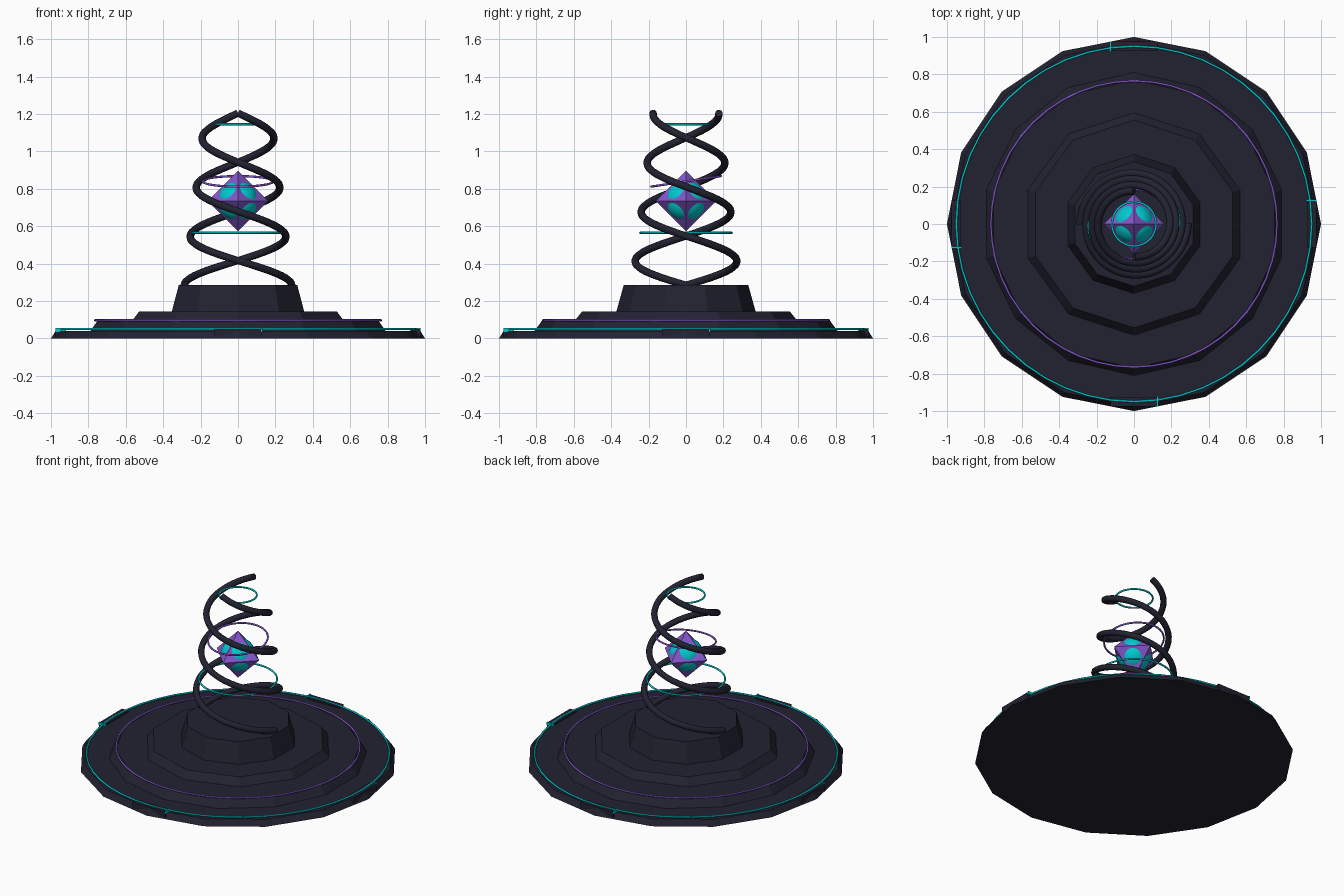
import bpy
import bmesh
import math
from mathutils import Matrix

if "Cube" in bpy.data.objects:
    bpy.data.objects.remove(bpy.data.objects["Cube"])


def material(name, color):
    m = bpy.data.materials.new(name)
    m.diffuse_color = (*color, 1.0)
    m.use_nodes = True
    m.node_tree.nodes["Principled BSDF"].inputs["Base Color"].default_value = m.diffuse_color
    return m


DARK = material("dark_navy", (0.016, 0.016, 0.031))
TEAL = material("teal", (0.0, 0.6, 0.64))
PURPLE = material("purple", (0.23, 0.095, 0.6))


def finish(obj, name, mat, smooth=False):
    obj.name = name
    obj.data.materials.append(mat)
    if smooth:
        bpy.ops.object.select_all(action="DESELECT")
        obj.select_set(True)
        bpy.context.view_layer.objects.active = obj
        bpy.ops.object.shade_smooth_by_angle(angle=math.radians(50))
    return obj


def mesh_object(bm, name, mat, smooth=False):
    bmesh.ops.recalc_face_normals(bm, faces=bm.faces)
    mesh = bpy.data.meshes.new(name)
    bm.to_mesh(mesh)
    bm.free()
    obj = bpy.data.objects.new(name, mesh)
    bpy.context.collection.objects.link(obj)
    return finish(obj, name, mat, smooth)


def tier(name, sides, r_low, r_high, z_low, z_high):
    """Flat-sided tapered disc with a corner on the +y axis."""
    bm = bmesh.new()
    rings = []
    for r, z in ((r_low, z_low), (r_high, z_high)):
        angles = [math.pi / 2 + math.tau * i / sides for i in range(sides)]
        rings.append([bm.verts.new((r * math.cos(a), r * math.sin(a), z)) for a in angles])
    low, high = rings
    bm.faces.new(low[::-1])
    bm.faces.new(high)
    for i in range(sides):
        j = (i + 1) % sides
        bm.faces.new((low[i], low[j], high[j], high[i]))
    return mesh_object(bm, name, DARK)


def ring(name, radius, z, mat, tube=0.006, tilt=0.0, segments=64):
    bpy.ops.mesh.primitive_torus_add(
        location=(0, 0, z), rotation=(tilt, 0, 0), major_radius=radius,
        minor_radius=tube, major_segments=segments, minor_segments=8)
    return finish(bpy.context.object, name, mat, True)


def block(name, size, matrix, mat):
    bm = bmesh.new()
    bmesh.ops.create_cube(bm, size=1.0)
    bmesh.ops.scale(bm, vec=size, verts=bm.verts)
    bmesh.ops.transform(bm, matrix=matrix, verts=bm.verts)
    return mesh_object(bm, name, mat)


def helix(name, start, tube=0.02, steps=96, sides=10):
    """Tapering strand that climbs clockwise for one and three quarter turns."""
    def point(t):
        a = start - 1.75 * math.tau * t
        r = 0.288 + (0.176 - 0.288) * t
        return Matrix.Rotation(a, 3, "Z").col[0] * r, a, 0.285 + 0.92 * t

    bm = bmesh.new()
    rows = []
    for i in range(steps + 1):
        p, a, z = point(i / steps)
        p.z = z
        out = p.copy()
        out.z = 0
        out.normalize()
        radius = math.hypot(p.x, p.y)
        # travel direction: clockwise around the axis while climbing
        travel = out.cross((0, 0, 1)) * radius * 1.75 * math.tau
        travel.z = 0.92
        up = travel.normalized().cross(out)
        rows.append([bm.verts.new(p + (out * math.cos(b) + up * math.sin(b)) * tube)
                     for b in (math.tau * k / sides for k in range(sides))])
    for a, b in zip(rows, rows[1:]):
        for k in range(sides):
            n = (k + 1) % sides
            bm.faces.new((a[k], a[n], b[n], b[k]))
    bm.faces.new(rows[0])
    bm.faces.new(rows[-1])
    return mesh_object(bm, name, DARK, True)


# Stepped platform
tier("base_disc", 16, 1.0, 0.975, 0.0, 0.04)
tier("middle_step", 14, 0.81, 0.77, 0.04, 0.095)
tier("upper_step", 10, 0.595, 0.555, 0.095, 0.145)
tier("pedestal", 10, 0.372, 0.333, 0.145, 0.285)

# Glowing trim on the platform
ring("base_ring", 0.95, 0.05, TEAL, segments=48)
ring("step_ring", 0.765, 0.097, PURPLE, segments=48)

# Four rim panels, each with a bright tick at one end
for i in range(4):
    turn = Matrix.Rotation(i * math.pi / 2, 4, "Z")
    block(f"rim_panel_{i + 1}", (0.05, 0.25, 0.04),
          turn @ Matrix.Translation((0.95, 0, 0.03)), DARK)
    block(f"rim_tick_{i + 1}", (0.056, 0.008, 0.02),
          turn @ Matrix.Translation((0.947, 0.128, 0.045)), TEAL)

# Twin spiral strands
helix("spiral_strand_a", 0.0)
helix("spiral_strand_b", math.pi)

# Floating rings
ring("lower_ring", 0.245, 0.565, TEAL)
ring("tilted_ring", 0.188, 0.84, PURPLE, tilt=0.15)
ring("top_ring", 0.118, 1.145, TEAL)

# Crystal: octahedron with a sphere bulging through its faces
bm = bmesh.new()
R, CZ = 0.162, 0.735
top, bottom = bm.verts.new((0, 0, CZ + R)), bm.verts.new((0, 0, CZ - R))
belt = [bm.verts.new((x * R, y * R, CZ)) for x, y in ((1, 0), (0, 1), (-1, 0), (0, -1))]
for i in range(4):
    for tip in (top, bottom):
        bm.faces.new((belt[i], belt[(i + 1) % 4], tip))
mesh_object(bm, "crystal", PURPLE)

bm = bmesh.new()
bmesh.ops.create_uvsphere(bm, u_segments=32, v_segments=20, radius=0.108)
bmesh.ops.translate(bm, vec=(0, 0, CZ), verts=bm.verts)
mesh_object(bm, "crystal_core", TEAL, True)
